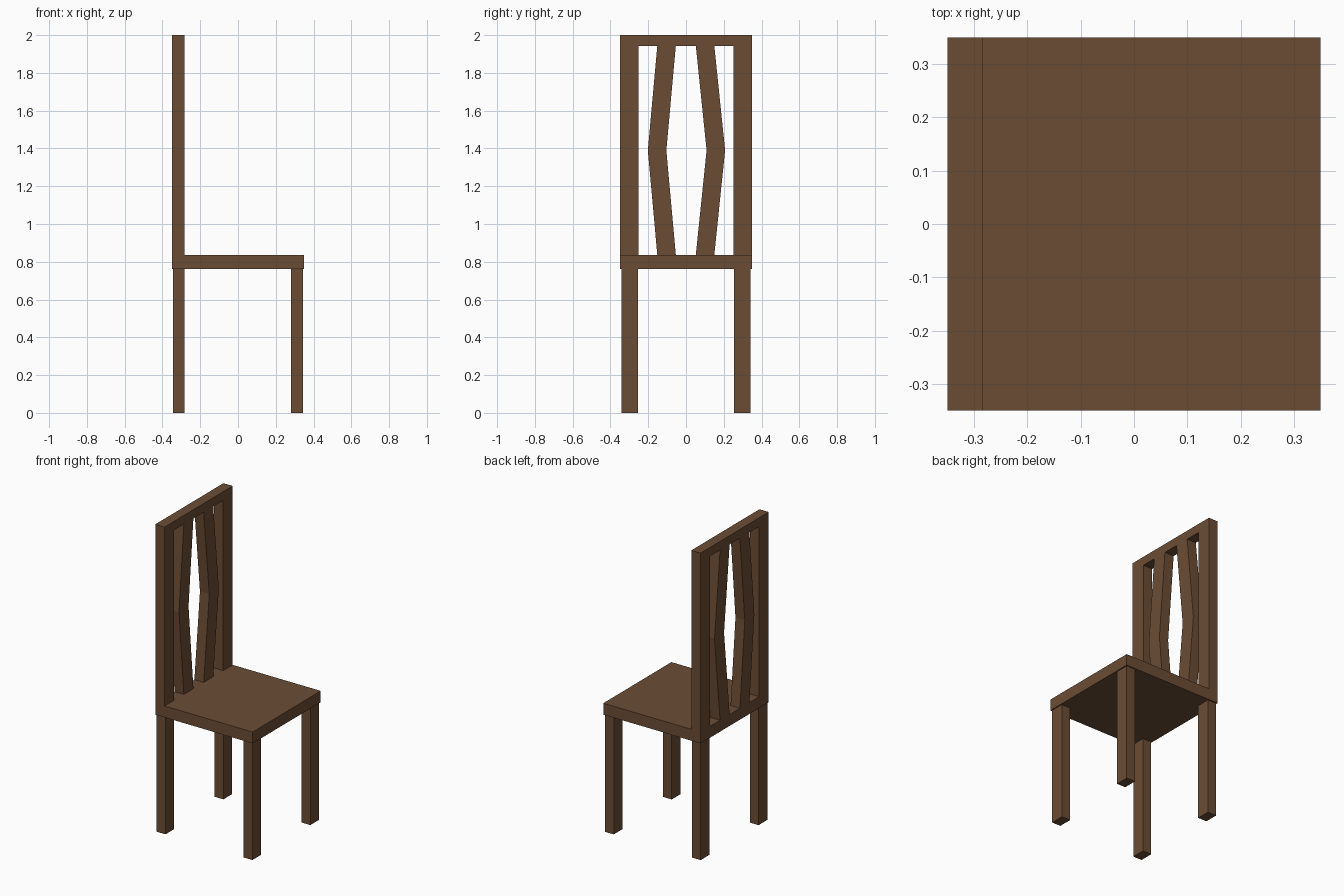
import bpy

if "Cube" in bpy.data.objects:
    bpy.data.objects.remove(bpy.data.objects["Cube"])

wood = bpy.data.materials.new("dark brown wood")
wood.diffuse_color = (0.148, 0.073, 0.036, 1)
wood.use_nodes = True
wood.node_tree.nodes["Principled BSDF"].inputs["Base Color"].default_value = wood.diffuse_color


def add_mesh(name, verts, faces):
    mesh = bpy.data.meshes.new(name)
    mesh.from_pydata(verts, [], faces)
    mesh.materials.append(wood)
    obj = bpy.data.objects.new(name, mesh)
    bpy.context.collection.objects.link(obj)
    return obj


def prism(name, profile, x0, x1):
    """Extrude a counter-clockwise (y, z) profile along x."""
    n = len(profile)
    verts = [(x, y, z) for x in (x0, x1) for y, z in profile]
    faces = [tuple(reversed(range(n))), tuple(range(n, 2 * n))]
    faces += [(i, (i + 1) % n, n + (i + 1) % n, n + i) for i in range(n)]
    return add_mesh(name, verts, faces)


def box(name, x0, x1, y0, y1, z0, z1):
    return prism(name, [(y0, z0), (y1, z0), (y1, z1), (y0, z1)], x0, x1)


SEAT_BOTTOM, SEAT_TOP = 0.763, 0.837
RAIL_BOTTOM, TOP = 1.943, 2.0
BACK_X = (-0.35, -0.283)

# Seat slab
box("seat", -0.35, 0.35, -0.35, 0.35, SEAT_BOTTOM, SEAT_TOP)

# Four legs
for x0, label in ((-0.345, "back"), (0.28, "front")):
    for y0, side in ((-0.342, "right"), (0.253, "left")):
        box(f"{label}_leg_{side}", x0, x0 + 0.063, y0, y0 + 0.089, 0, SEAT_BOTTOM)

# Backrest posts and top rail
for y0, side in ((-0.35, "right"), (0.252, "left")):
    box(f"back_post_{side}", *BACK_X, y0, y0 + 0.098, SEAT_TOP, RAIL_BOTTOM)
box("top_rail", *BACK_X, -0.35, 0.35, RAIL_BOTTOM, TOP)

# Bent slats, bowing outward at mid height
MID = 1.39
for y0, bend, side in ((-0.152, -0.05, "right"), (0.052, 0.057, "left")):
    y1 = y0 + 0.098
    prism(f"bent_slat_{side}",
          [(y0, SEAT_TOP), (y1, SEAT_TOP), (y1 + bend, MID),
           (y1, RAIL_BOTTOM), (y0, RAIL_BOTTOM), (y0 + bend, MID)], *BACK_X)
